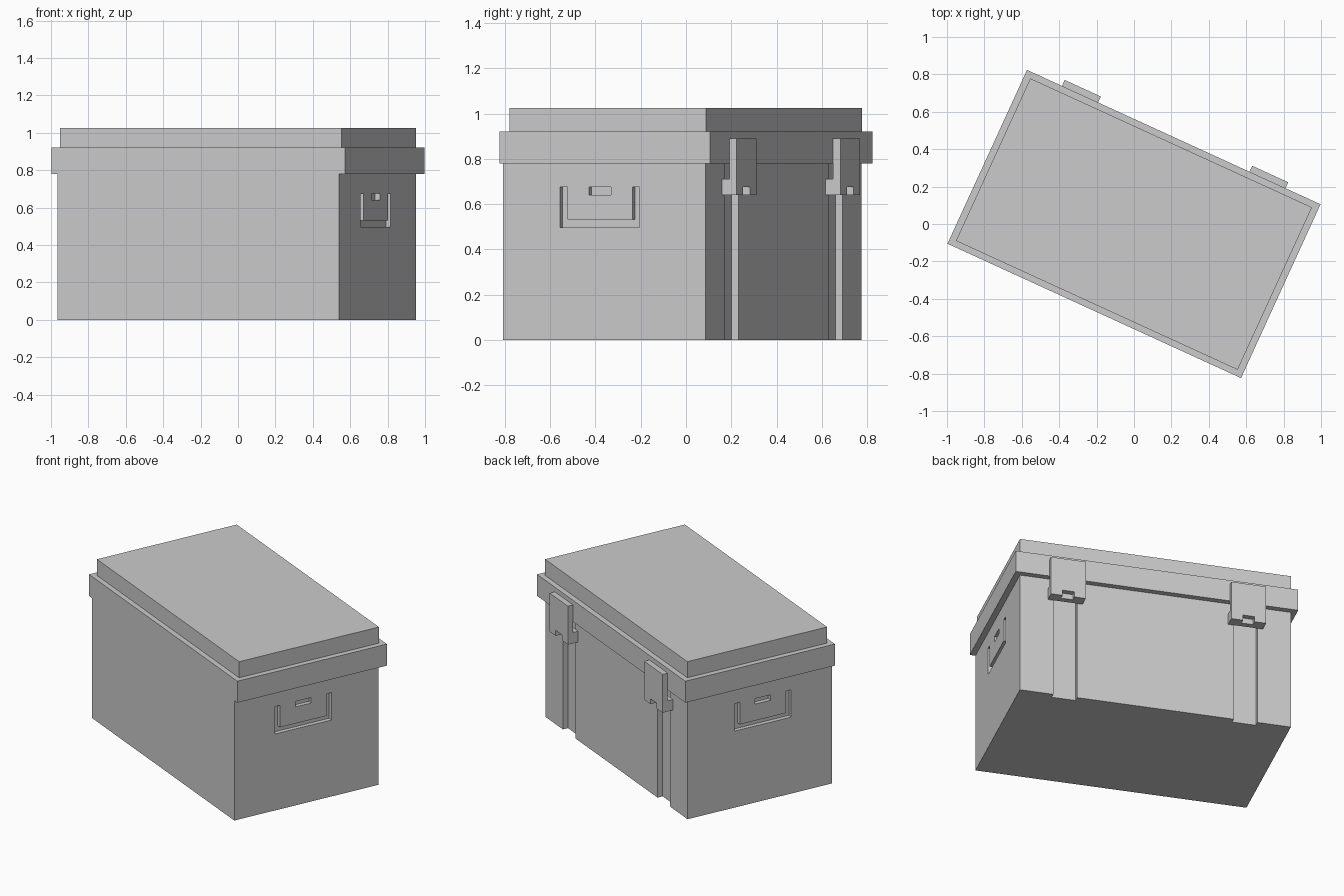
import bpy, bmesh, math
from mathutils import Matrix

if "Cube" in bpy.data.objects:
    bpy.data.objects.remove(bpy.data.objects["Cube"])

TURN = Matrix.Rotation(math.radians(-24.6), 4, 'Z')   # whole case sits turned
grey = bpy.data.materials.new("plain_grey")
grey.diffuse_color = (0.6, 0.6, 0.6, 1)
grey.use_nodes = True
grey.node_tree.nodes["Principled BSDF"].inputs["Base Color"].default_value = grey.diffuse_color


def add_prism(bm, profile, u0, u1):
    """Extrude a (y, z) profile along x from u0 to u1."""
    a = [bm.verts.new((u0, y, z)) for y, z in profile]
    b = [bm.verts.new((u1, y, z)) for y, z in profile]
    bm.faces.new(a)
    bm.faces.new(b[::-1])
    n = len(a)
    for i in range(n):
        j = (i + 1) % n
        bm.faces.new((a[j], a[i], b[i], b[j]))


def rect(y0, y1, z0, z1):
    return [(y0, z0), (y1, z0), (y1, z1), (y0, z1)]


def make(name, prisms):
    bm = bmesh.new()
    for profile, u0, u1 in prisms:
        add_prism(bm, profile, u0, u1)
    bmesh.ops.recalc_face_normals(bm, faces=bm.faces[:])
    bm.transform(TURN)
    me = bpy.data.meshes.new(name)
    bm.to_mesh(me)
    bm.free()
    me.materials.append(grey)
    ob = bpy.data.objects.new(name, me)
    bpy.context.collection.objects.link(ob)
    return ob


def cut(ob, prisms):
    """Subtract prisms from an object and remove the helper."""
    cutter = make(ob.name + "_cutter", prisms)
    cutter.hide_render = True
    mod = ob.modifiers.new("cut", 'BOOLEAN')
    mod.operation, mod.solver, mod.object = 'DIFFERENCE', 'EXACT', cutter
    bpy.context.view_layer.objects.active = ob
    bpy.ops.object.modifier_apply(modifier=mod.name)
    bpy.data.objects.remove(cutter)


# Case body, rim and raised lid
body = make("body", [(rect(-0.511, 0.475, 0, 0.78), -0.828, 0.828)])
make("rim", [(rect(-0.511, 0.511, 0.78, 0.92), -0.863, 0.863)])
make("lid_top", [(rect(-0.478, 0.477, 0.92, 1.025), -0.828, 0.828)])

# Recessed handle outlines on both ends, grooves below the latches
u_slot = [(-0.233, 0.675), (-0.233, 0.497), (0.153, 0.497), (0.153, 0.675),
          (0.118, 0.675), (0.118, 0.532), (-0.198, 0.532), (-0.198, 0.675)]
small_slot = rect(-0.092, 0.014, 0.64, 0.675)
recesses = []
for s in (-1, 1):
    a, b = sorted((s * 0.80, s * 0.87))
    recesses += [(u_slot, a, b), (small_slot, a, b)]
    recesses.append((rect(0.44, 0.55, -0.1, 0.9), s * 0.551 - 0.073, s * 0.551 + 0.073))
cut(body, recesses)

# Latches: plate over the rim with a thicker hook and a small pocket
hook = [(0.511, 0.89), (0.546, 0.89), (0.546, 0.64),
        (0.475, 0.64), (0.475, 0.71), (0.511, 0.71)]
for side, s in (("left", -1), ("right", 1)):
    c = s * 0.551
    latch = make("latch_" + side, [(hook, c - 0.106, c + 0.106)])
    cut(latch, [(rect(0.511, 0.6, 0.6, 0.675), c - 0.036, c + 0.036)])
